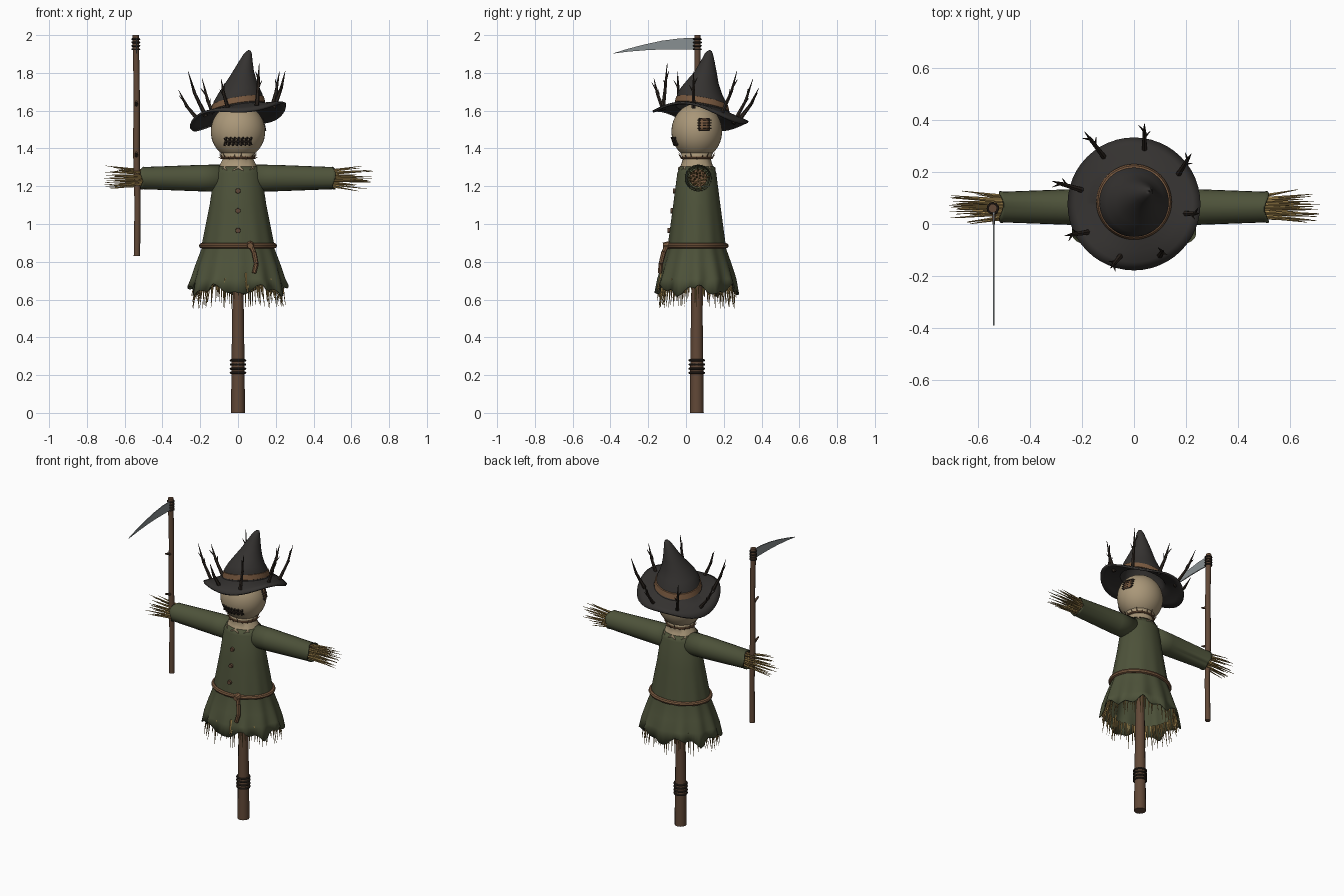
import bpy, bmesh, math, random
from mathutils import Vector, Matrix

if "Cube" in bpy.data.objects:
    bpy.data.objects.remove(bpy.data.objects["Cube"])
random.seed(4)
CY = 0.057  # body axis in y

def mat(name, *c):
    m = bpy.data.materials.new(name)
    m.diffuse_color = (*c, 1)
    m.use_nodes = True
    m.node_tree.nodes["Principled BSDF"].inputs["Base Color"].default_value = m.diffuse_color
    return m
COAT = mat("coat", .075, .085, .042)
SACK = mat("sack", .40, .31, .19)
HAT = mat("hat", .035, .032, .030)
WOOD = mat("wood", .12, .065, .038)
ROPE = mat("rope", .19, .10, .05)
STRAW = mat("straw", .38, .25, .08)
DARK = mat("dark", .028, .02, .015)
STEEL = mat("steel", .25, .28, .29)

def finish(name, bm, m, angle=40, solid=0):
    me = bpy.data.meshes.new(name)
    bm.to_mesh(me)
    bm.free()
    o = bpy.data.objects.new(name, me)
    bpy.context.collection.objects.link(o)
    me.materials.append(m)
    if solid:
        s = o.modifiers.new("thickness", "SOLIDIFY")
        s.thickness, s.offset = solid, -1
    bpy.ops.object.select_all(action="DESELECT")
    o.select_set(True)
    bpy.context.view_layer.objects.active = o
    bpy.ops.object.shade_smooth_by_angle(angle=math.radians(angle))
    return o

def loft(name, rings, m, caps=True, solid=0):
    bm = bmesh.new()
    vs = [[bm.verts.new(p) for p in r] for r in rings]
    n = len(vs[0])
    for a, b in zip(vs, vs[1:]):
        for i in range(n):
            bm.faces.new((a[i], a[(i + 1) % n], b[(i + 1) % n], b[i]))
    if caps:
        bm.faces.new(vs[0][::-1])
        bm.faces.new(vs[-1])
    return finish(name, bm, m, 40, solid)

def ring(cx, cy, z, rx, ry=None, n=32):
    ry = ry or rx
    return [Vector((cx + rx * math.cos(2 * math.pi * i / n), cy + ry * math.sin(2 * math.pi * i / n), z)) for i in range(n)]

def spikes(name, segs, m, sides=5):
    """Many tapered sticks (start, end, radius, end radius) in one mesh."""
    bm = bmesh.new()
    for a, b, r0, r1 in segs:
        a, b = Vector(a), Vector(b)
        d = b - a
        mx = Matrix.Translation((a + b) / 2) @ d.to_track_quat("Z", "Y").to_matrix().to_4x4()
        bmesh.ops.create_cone(bm, cap_ends=True, segments=sides, radius1=r0, radius2=r1, depth=d.length, matrix=mx)
    return finish(name, bm, m)

def torus(name, c, rx, ry, r, m):
    bm = bmesh.new()
    n, k = 40, 8
    g = [[bm.verts.new((c[0] + (rx + r * math.cos(t)) * math.cos(a), c[1] + (ry + r * math.cos(t)) * math.sin(a), c[2] + r * math.sin(t)))
          for t in [2 * math.pi * j / k for j in range(k)]] for a in [2 * math.pi * i / n for i in range(n)]]
    for i in range(n):
        for j in range(k):
            p, q = g[i], g[(i + 1) % n]
            bm.faces.new((p[j], q[j], q[(j + 1) % k], p[(j + 1) % k]))
    return finish(name, bm, m)

# Support post and its wire wraps
loft("post", [ring(0, CY, z, r, n=12) for z, r in [(0, .037), (.3, .034), (.65, .029), (1.25, .026)]], WOOD)
for i in range(4):
    torus("post_wrap", (0, CY, .212 + .022 * i), .038, .038, .006, DARK)

# Coat with flared, folded and ragged skirt
N = 96
rings = []
for z, rx, ry, fold in [(1.305, .105, .09, 0), (1.27, .125, .103, 0), (1.1, .15, .125, 0), (.9, .188, .15, .004),
                        (.87, .19, .153, .005), (.78, .222, .183, .008), (.71, .243, .203, .011), (.655, .258, .215, .014)]:
    r = ring(0, CY, z, rx, ry, N)
    for i, p in enumerate(r):
        f = 1 + fold * 3 * math.cos(2 * math.pi * i / N * 12)
        p.x *= f
        p.y = CY + (p.y - CY) * f
        if z < .7:
            p.z += .025 * abs(((i / 8) % 2) - 1) * 2 - .03 + .012 * math.sin(i * .9)
    rings.append(r)
loft("coat", rings[::-1], COAT, False, .008)
loft("coat_yoke", [ring(0, CY, 1.29, .1, .085), ring(0, CY, 1.305, .1, .085)], COAT)

# Straw under the hem
segs = []
for i in range(84):
    a = 2 * math.pi * i / 84 + random.uniform(-.03, .03)
    k = random.uniform(.88, .95)
    e = k + random.uniform(-.02, .05)
    c, s = math.cos(a), math.sin(a)
    segs.append(((.245 * k * c, CY + .205 * k * s, .71), (.26 * e * c, CY + .215 * e * s, random.uniform(.55, .62)), .006, .001))
spikes("hem_straw", segs, STRAW)
spikes("loose_straw", [((.04, -.128, .74), (.045, -.152, .655), .008, .003), ((.055, -.125, .71), (.05, -.15, .64), .006, .002)], STRAW)

# Belt rope with hanging tail, buttons
torus("belt", (0, CY, .885), .193, .155, .014, ROPE)
tail = [(.065, -.1, .89), (.085, -.118, .85), (.097, -.133, .79), (.085, -.138, .74)]
spikes("belt_tail", [(a, b, .013, .012) for a, b in zip(tail, tail[1:])], ROPE, 8)
spikes("belt_knot", [((.065, -.085, .888), (.065, -.122, .885), .022, .016)], ROPE, 8)
spikes("buttons", [((0, y + .02, z), (0, y - .012, z), .016, .013) for z, y in [(1.175, -.057), (1.07, -.071), (.965, -.086)]], WOOD, 12)

# Sleeves, cuffs and straw hands
for sx, side in ((1, "right"), (-1, "left")):
    rs = []
    for x, r in [(.07, .066), (.2, .064), (.5, .053), (.51, .056)]:
        rs.append([Vector((sx * (x + (.008 * math.sin(7 * i) if x > .505 else 0)), .065 + r * math.cos(math.pi * i / 12) * sx,
                           1.243 + r * math.sin(math.pi * i / 12))) for i in range(24)])
    loft(side + "_sleeve", [r[::1] for r in rs], COAT, False, -.006)
    spikes(side + "_cuff_fill", [((sx * .47, .065, 1.243), (sx * .5, .065, 1.243), .048, .046)], ROPE, 20)
    segs = []
    for i in range(26):
        a = i * 2.4
        r0 = .042 * math.sqrt((i + .5) / 26)
        r1 = r0 * random.uniform(1.3, 1.85)
        c, s = math.cos(a), math.sin(a)
        segs.append(((sx * .47, .065 + r0 * c, 1.243 + r0 * s),
                     (sx * random.uniform(.6, .715), .065 + r1 * c, 1.243 + r1 * s), .008, .001))
    spikes(side + "_straw_hand", segs, STRAW)

# Sack head, neck ruffle and tie
bm = bmesh.new()
bmesh.ops.create_uvsphere(bm, u_segments=40, v_segments=24, radius=1,
                          matrix=Matrix.Translation((0, CY, 1.49)) @ Matrix.Diagonal((.144, .134, .148, 1)))
finish("head", bm, SACK)
ruff = [ring(0, CY, z, rx, ry, 32) for z, rx, ry in [(1.285, .112, .1), (1.31, .098, .084), (1.345, .08, .074), (1.375, .092, .085)]]
for i, p in enumerate(ruff[0]):
    p.z += .012 * math.cos(math.pi * i / 2)
loft("neck_ruffle", ruff, SACK, False, .006)
torus("neck_tie", (0, CY, 1.352), .084, .078, .007, ROPE)
segs = []
for i in range(18):
    c, s = math.cos(i * .349), math.sin(i * .349)
    segs.append(((.085 * c, CY + .08 * s, 1.345), (.105 * c, CY + .097 * s, 1.355 + .012 * (i % 3)), .004, .001))
spikes("tie_fibres", segs, ROPE)

def face(x, z):  # point on the front of the head
    q = 1 - (x / .144) ** 2 - ((z - 1.49) / .148) ** 2
    return Vector((x, CY - .134 * math.sqrt(q) - .003, z))

# Stitched mouth
xs = [-.066 + .022 * i for i in range(7)]
segs = [(face(a, 1.437), face(b, 1.437), .005, .005) for a, b in zip(xs, xs[1:])]
for x in xs:
    segs.append((face(x - .006, 1.415), face(x + .006, 1.459), .005, .005))
    segs.append((face(x + .007, 1.42), face(x - .007, 1.454), .004, .004))
spikes("mouth_stitches", segs, DARK, 6)

def cheek(y, z):  # point on the right side of the head
    q = 1 - ((y - CY) / .134) ** 2 - ((z - 1.49) / .148) ** 2
    return Vector((.144 * math.sqrt(q) + .003, y, z))

# Patch on the right side
bm = bmesh.new()
g = [[bm.verts.new(cheek(.07 + .018 * i, 1.495 + .021 * j)) for j in range(4)] for i in range(4)]
for i in range(3):
    for j in range(3):
        bm.faces.new((g[i][j], g[i + 1][j], g[i + 1][j + 1], g[i][j + 1]))
finish("patch", bm, ROPE, 40, .004)
cs = [(.07, 1.495), (.124, 1.495), (.124, 1.558), (.07, 1.558)]
segs = [(cheek(*cs[i]), cheek(*cs[(i + 1) % 4]), .004, .004) for i in range(4)]
for t in (.505, .52, .535, .55):
    segs += [(cheek(y - .009, 1 + t), cheek(y + .009, 1 + t), .003, .003) for y in (.07, .098, .124)]
spikes("patch_stitches", segs, DARK)

# Tilted, crooked hat
def hat_ring(cx, cy, z, r, tilt=1, wave=0):
    pts = ring(cx, cy, z, r, n=48)
    for p in pts:
        dx, dy = p.x - cx, p.y - cy
        a = math.atan2(dy, dx)
        p.z += tilt * (.16 * dx - .17 * dy) - wave * math.cos(3 * (a - math.pi / 4))
    return pts
loft("hat", [hat_ring(*v) for v in [(0, .077, 1.573, .255, 1, .022), (0, .078, 1.588, .225, 1, .014), (0, .08, 1.6, .185, 1, .005),
     (0, .085, 1.61, .145), (0, .085, 1.625, .138), (0, .083, 1.665, .13), (.005, .08, 1.7, .112, .8), (.015, .088, 1.75, .085, .6),
     (.025, .104, 1.8, .06, .5), (.04, .115, 1.86, .037, .4), (.051, .121, 1.9, .022, .4), (.056, .125, 1.915, .012, .4),
     (.057, .126, 1.92, .003, .4)]], HAT, False, .012)
loft("hat_band", [hat_ring(0, .085, z, r) for z, r in [(1.615, .14), (1.618, .145), (1.65, .138), (1.652, .13)]], ROPE, False)

# Thorny twigs standing on the brim
segs = []
for bx, by, tx, ty, tz in [(-.11, .25, -.19, .355, 1.77), (.04, .28, .04, .385, 1.72), (.17, .19, .22, .27, 1.81), (.19, .04, .25, .04, 1.81),
                           (.1, -.12, .112, -.1, 1.85), (-.05, -.12, -.09, -.17, 1.77), (-.17, -.03, -.265, -.045, 1.81), (-.2, .13, -.315, .165, 1.71)]:
    a = Vector((bx, by, 1.578 + .16 * bx - .17 * (by - .08)))
    t = Vector((tx, ty, tz))
    m = a.lerp(t, .5) + Vector((tx - bx, ty - by, 0)) * .12
    side = (t - a).cross(Vector((0, 0, 1))).normalized()
    segs += [(a, m, .012, .008), (m, t, .009, .001)]
    for f, s in ((.4, 1), (.62, -1)):
        p = a.lerp(m, f * 2) if f < .5 else m.lerp(t, f * 2 - 1)
        segs.append((p, p + side * s * .022 + (t - a).normalized() * .045, .006, .001))
spikes("brim_twigs", segs, DARK, 6)

# Scythe: shaft, thorns, wraps and curved blade
X = -.538
loft("scythe_shaft", [ring(X + dx, CY + .003, z, r, n=10) for z, r, dx in
     [(.83, .017, .003), (1.1, .016, .006), (1.4, .018, 0), (1.7, .016, .002), (2, .017, -.004)]], WOOD)
spikes("shaft_thorns", [((X, .05, z), (X, .0, z + .02), .01, .005) for z in (1.36, 1.63)], WOOD, 6)
for i in range(4):
    torus("blade_wrap", (X - .003, CY + .003, 1.925 + .018 * i), .019, .019, .005, DARK)
bm = bmesh.new()
top = [(.06, 1.985), (-.03, 1.983), (-.13, 1.97), (-.23, 1.948), (-.32, 1.924), (-.39, 1.902)]
low = [(-.3, 1.913), (-.2, 1.921), (-.1, 1.925), (0, 1.925), (.06, 1.922)]
f = bm.faces.new([bm.verts.new((X - .003, y, z)) for y, z in top + low])
e = bmesh.ops.extrude_face_region(bm, geom=[f])
bmesh.ops.translate(bm, vec=(.006, 0, 0), verts=[v for v in e["geom"] if isinstance(v, bmesh.types.BMVert)])
bmesh.ops.recalc_face_normals(bm, faces=bm.faces)
finish("scythe_blade", bm, STEEL, 30)
